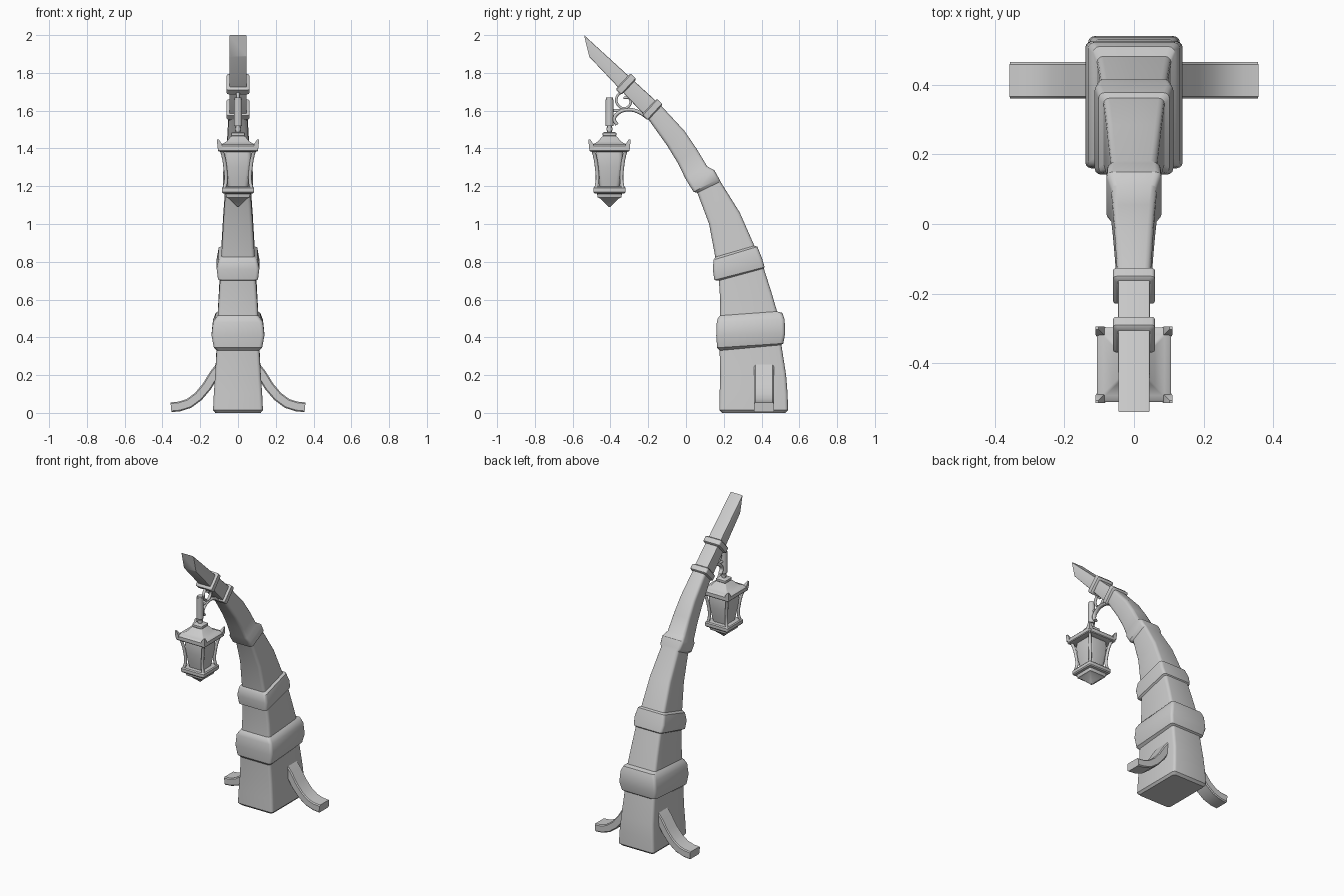
import bpy, bmesh, math
from mathutils import Vector

if "Cube" in bpy.data.objects:
    bpy.data.objects.remove(bpy.data.objects["Cube"])

def smooth(ob, angle=32):
    bpy.ops.object.select_all(action='DESELECT')
    ob.select_set(True)
    bpy.context.view_layer.objects.active = ob
    bpy.ops.object.shade_smooth_by_angle(angle=math.radians(angle))
    return ob

def rect_ring(front, back, half, r):
    """Rounded rectangle spanning front-back in the YZ plane, +-half in X."""
    c, u = (front + back) / 2, (back - front) / 2
    length = u.length
    u = u.normalized()
    pts = []
    for sx, su, a0 in ((1, 1, 0), (-1, 1, 90), (-1, -1, 180), (1, -1, 270)):
        for k in range(4):
            a = math.radians(a0 + 30 * k)
            x = sx * (half - r) + r * math.cos(a)
            v = su * (length - r) + r * math.sin(a)
            pts.append(c + Vector((x, 0, 0)) + u * v)
    return pts

def loft(name, rings, angle=32):
    bm = bmesh.new()
    rows = [[bm.verts.new(p) for p in ring] for ring in rings]
    n = len(rows[0])
    for a, b in zip(rows, rows[1:]):
        for i in range(n):
            j = (i + 1) % n
            bm.faces.new((a[i], a[j], b[j], b[i]))
    bm.faces.new(rows[0][::-1])
    bm.faces.new(rows[-1])
    bmesh.ops.recalc_face_normals(bm, faces=bm.faces)
    me = bpy.data.meshes.new(name)
    bm.to_mesh(me)
    bm.free()
    ob = bpy.data.objects.new(name, me)
    bpy.context.collection.objects.link(ob)
    return smooth(ob, angle)

def yz_loft(name, stations, r):
    return loft(name, [rect_ring(Vector((0, a, b)), Vector((0, c, d)), h, r)
                       for a, b, c, d, h in stations])

LY = -0.405  # lantern axis

def square_loft(name, profile, r=0.006):
    return loft(name, [rect_ring(Vector((0, LY - h, z)), Vector((0, LY + h, z)), h, min(r, h * .4))
                       for z, h in profile])

def tube(name, pts, radius, wide=1.0):
    cu = bpy.data.curves.new(name, 'CURVE')
    cu.dimensions = '3D'
    cu.bevel_depth = radius
    cu.bevel_resolution = 3
    cu.use_fill_caps = True
    cu.resolution_u = 6
    sp = cu.splines.new('BEZIER')
    sp.bezier_points.add(len(pts) - 1)
    for p, co in zip(sp.bezier_points, pts):
        p.co = co
        p.handle_left_type = p.handle_right_type = 'AUTO'
    ob = bpy.data.objects.new(name, cu)
    ob.scale.x = wide
    bpy.context.collection.objects.link(ob)
    return ob

# Leaning trunk with swollen collars: front y, z, back y, z, half width
yz_loft("post_trunk", [
    (.19, 0, .525, 0, .12), (.176, .015, .54, .015, .132), (.178, .1, .538, .1, .128),
    (.181, .2, .53, .2, .121), (.178, .33, .505, .36, .113),
    (.165, .345, .515, .368, .128), (.16, .41, .525, .42, .14), (.163, .48, .522, .495, .132),
    (.168, .50, .51, .53, .118), (.18, .515, .482, .537, .107),
    (.181, .60, .455, .63, .102), (.174, .70, .412, .765, .095),
    (.15, .703, .416, .772, .106), (.142, .76, .402, .82, .113), (.146, .81, .378, .88, .102),
    (.155, .825, .362, .885, .088), (.122, 1.0, .285, 1.06, .078),
    (.06, 1.165, .182, 1.225, .066), (.04, 1.17, .175, 1.24, .077), (.012, 1.215, .15, 1.285, .079),
    (-.003, 1.24, .112, 1.305, .066), (-.045, 1.325, .055, 1.40, .061),
    (-.1, 1.415, -.01, 1.495, .056), (-.2, 1.555, -.135, 1.63, .048)], .018)

# Straight beam end with a slanted tip
yz_loft("beam_tip", [(-.19, 1.545, -.13, 1.625, .046), (-.512, 1.885, -.54, 2.0, .045)], .005)

# Straps around the beam
d, n = Vector((0, -.73, .68)).normalized(), Vector((0, .68, .73)).normalized()
for name, y, z in (("lower_strap", -.178, 1.606), ("upper_strap", -.318, 1.74)):
    c = Vector((0, y, z))
    loft(name, [rect_ring(c + d * t - n * s, c + d * t + n * s, h, .01)
                for t, s, h in ((-.022, .05, .052), (-.016, .058, .06),
                                (.016, .058, .06), (.022, .05, .052))])

# Curved roots on both sides
path = [(.085, .255), (.125, .205), (.165, .14), (.21, .087), (.26, .05), (.31, .034), (.355, .03)]
for side, name in ((1, "right_root"), (-1, "left_root")):
    rings = []
    for i, (x, z) in enumerate(path):
        a, b = path[max(i - 1, 0)], path[min(i + 1, len(path) - 1)]
        t = Vector((b[0] - a[0], 0, b[1] - a[1])).normalized()
        nn = Vector((-t.z, 0, t.x)) * .026
        ring = []
        for dy, k in ((-.052, -.75), (-.046, -1), (.046, -1), (.052, -.75),
                      (.052, .75), (.046, 1), (-.046, 1), (-.052, .75)):
            p = Vector((x, .413 + dy, z)) + nn * k
            ring.append(Vector((p.x * side, p.y, p.z)))
        rings.append(ring)
    loft(name, rings, 40)

# Iron scroll bracket
tube("bracket_arm", [(0, -.2, 1.56), (0, -.245, 1.59), (0, -.30, 1.605), (0, -.355, 1.59),
                     (0, -.38, 1.555), (0, -.365, 1.525)], .01, 1.4)
tube("bracket_scroll", [(0, -.335, 1.71), (0, -.368, 1.665), (0, -.36, 1.63), (0, -.325, 1.612),
                        (0, -.295, 1.635), (0, -.30, 1.665), (0, -.33, 1.668)], .007, 1.4)
tube("bracket_link", [(0, -.40, 1.60), (0, -.34, 1.60)], .008)

# Lantern hanger
def cylinder(name, z0, z1, r):
    bpy.ops.mesh.primitive_cylinder_add(vertices=20, radius=r, depth=z1 - z0,
                                        location=(0, LY, (z0 + z1) / 2))
    ob = bpy.context.object
    ob.name = name
    smooth(ob)

cylinder("hanger_sleeve", 1.52, 1.66, .022)
cylinder("hanger_cap", 1.655, 1.67, .018)
cylinder("hanger_rod", 1.47, 1.53, .012)
cylinder("hanger_knob", 1.495, 1.51, .017)

# Lantern roof, glass and base
square_loft("lantern_roof", [(1.38, .085), (1.385, .103), (1.39, .107), (1.413, .107), (1.42, .1),
                             (1.422, .088), (1.437, .06), (1.46, .042), (1.465, .034),
                             (1.468, .036), (1.482, .036), (1.487, .028)])
square_loft("lantern_glass", [(1.19, .052), (1.24, .062), (1.30, .070), (1.35, .073), (1.385, .07)], .025)
square_loft("lantern_base", [(1.09, .003), (1.105, .018), (1.135, .05), (1.14, .062), (1.16, .066),
                             (1.163, .08), (1.17, .085), (1.19, .085), (1.197, .08), (1.198, .06)])

# Lantern corner posts and roof horns
for i, (sx, sy) in enumerate(((1, 1), (-1, 1), (-1, -1), (1, -1))):
    tube(f"lantern_post_{i}", [(sx * h, LY + sy * h, z) for z, h in
                               ((1.185, .072), (1.23, .064), (1.30, .068), (1.36, .078), (1.395, .088))], .0095)
    loft(f"roof_horn_{i}", [[Vector((sx * (h + a * w), LY + sy * (h + b * w), z))
                             for a, b in ((-1, -1), (1, -1), (1, 1), (-1, 1))]
                            for z, h, w in ((1.40, .095, .013), (1.425, .098, .012), (1.448, .106, .004))])
